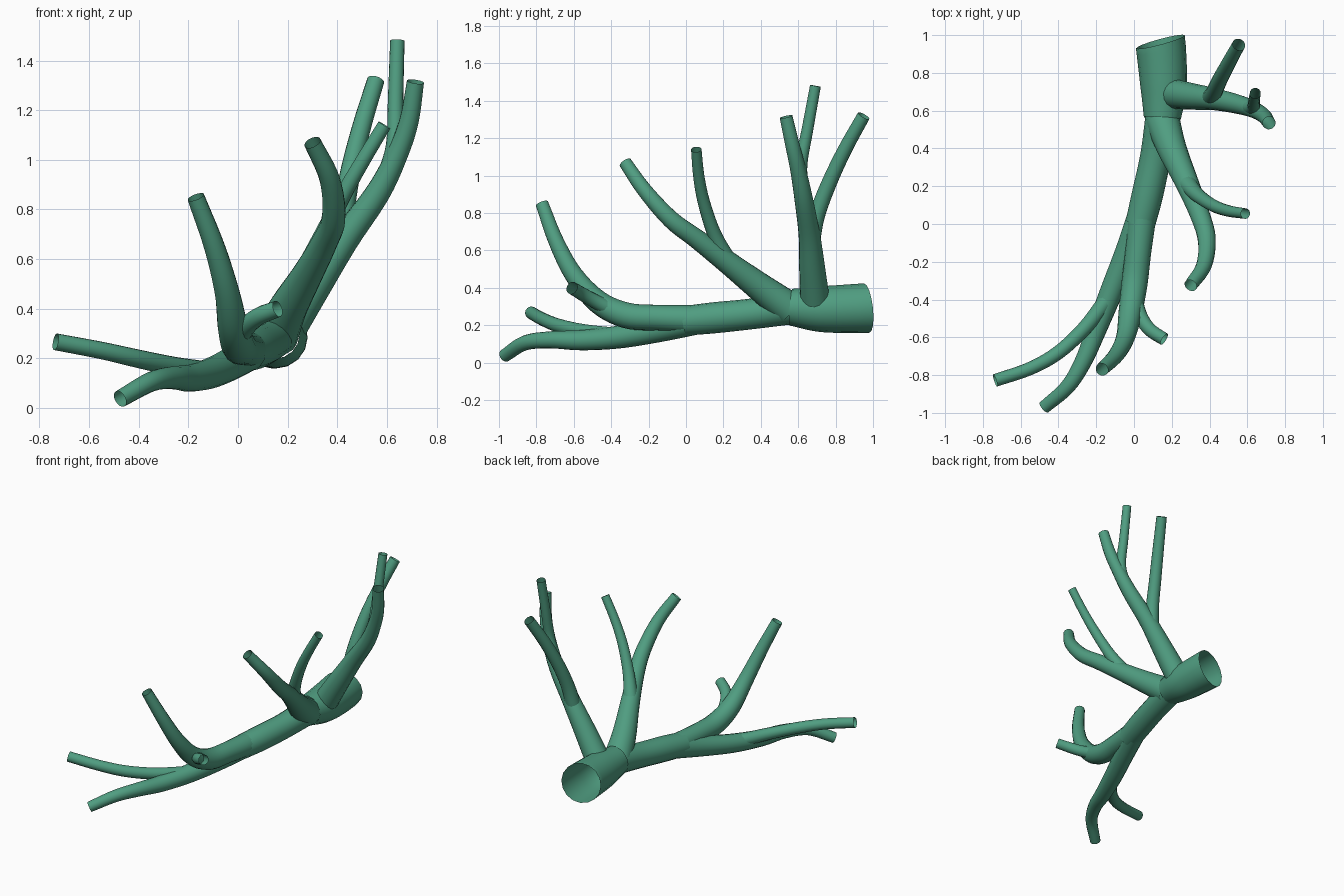
import bpy, bmesh, math
from mathutils import Vector

SIDES = 16
green = bpy.data.materials.new("branch green")
green.diffuse_color = (0.08, 0.34, 0.22, 1)


def spline(points, steps=5):
    """Catmull-Rom samples through (x, y, z, radius) points."""
    p = [Vector(q) for q in points]
    p = [p[0] * 2 - p[1]] + p + [p[-1] * 2 - p[-2]]
    out = []
    for i in range(1, len(p) - 2):
        a, b, c, d = p[i - 1:i + 3]
        for k in range(steps):
            t = k / steps
            out.append(0.5 * (2 * b + (c - a) * t + (2 * a - 5 * b + 4 * c - d) * t * t
                              + (3 * b - a - 3 * c + d) * t ** 3))
    return out + [p[-2]]


def tube(name, points, start_dir=None):
    """Open-ended tapering tube swept along a smooth path."""
    path = spline(points)
    pos = [q.to_3d() for q in path]
    n = len(pos)
    bm = bmesh.new()
    rings, side, prev = [], None, None
    for i in range(n):
        tan = (pos[min(i + 1, n - 1)] - pos[max(i - 1, 0)]).normalized()
        if i == 0 and start_dir:
            tan = Vector(start_dir).normalized()
        if side is None:
            side = tan.orthogonal()
        else:
            side = prev.rotation_difference(tan) @ side
        side = (side - tan * side.dot(tan)).normalized()
        prev = tan
        up = tan.cross(side)
        ring = []
        for k in range(SIDES):
            a = 2 * math.pi * k / SIDES
            ring.append(bm.verts.new(pos[i] + path[i][3] * (side * math.cos(a) + up * math.sin(a))))
        rings.append(ring)
    for r0, r1 in zip(rings, rings[1:]):
        for k in range(SIDES):
            j = (k + 1) % SIDES
            bm.faces.new((r0[k], r0[j], r1[j], r1[k]))
    for f in bm.faces:
        f.smooth = True
    me = bpy.data.meshes.new(name)
    bm.to_mesh(me)
    bm.free()
    me.materials.append(green)
    bpy.context.collection.objects.link(bpy.data.objects.new(name, me))


# thick trunk with slanted open end
tube("trunk", [(.14, .965, .292, .133), (.152, .82, .287, .128), (.157, .7, .287, .12),
               (.15, .56, .297, .098)], (.26, -.96, -.11))

# long main limb, splitting into an upper and a lower limb
tube("main_limb", [(.15, .58, .295, .088), (.115, .36, .262, .082), (.07, .15, .24, .083),
                   (.033, 0, .225, .079)])
tube("upper_limb", [(.045, .06, .232, .076), (.022, -.15, .24, .069), (.002, -.32, .253, .069),
                    (-.02, -.47, .325, .062), (-.045, -.6, .47, .05), (-.095, -.695, .65, .042),
                    (-.17, -.77, .85, .035)])
tube("upper_twig", [(0, -.39, .28, .042), (.035, -.49, .33, .038), (.085, -.56, .37, .036),
                    (.16, -.61, .40, .034)])
tube("lower_limb", [(.045, .06, .225, .074), (-.035, -.15, .175, .066), (-.12, -.36, .137, .061),
                    (-.2, -.56, .12, .054), (-.265, -.72, .122, .046), (-.35, -.86, .106, .04),
                    (-.475, -.97, .037, .035)])
tube("lower_twig", [(-.14, -.4, .145, .045), (-.26, -.55, .168, .039), (-.4, -.68, .198, .037),
                    (-.55, -.765, .232, .035), (-.735, -.828, .267, .034)])

# middle limb curling toward the front
tube("middle_limb", [(.15, .55, .29, .092), (.2, .4, .4, .078), (.275, .23, .53, .063),
                     (.345, .06, .66, .053), (.385, -.08, .765, .048), (.37, -.22, .92, .041),
                     (.30, -.325, 1.07, .035)])
tube("middle_twig", [(.275, .22, .545, .05), (.34, .15, .69, .038), (.425, .095, .86, .033),
                     (.505, .068, 1.0, .03), (.59, .055, 1.14, .028)])

# rear limb rising to the right, with two twigs
tube("rear_limb", [(.2, .69, .33, .08), (.31, .675, .5, .07), (.43, .66, .68, .058),
                   (.565, .63, .87, .05), (.645, .6, 1.03, .043), (.69, .57, 1.16, .039),
                   (.715, .535, 1.315, .035)])
tube("rear_twig", [(.405, .665, .64, .05), (.425, .7, .79, .044), (.455, .765, .96, .041),
                   (.5, .85, 1.14, .038), (.555, .95, 1.32, .035)])
tube("tall_twig", [(.595, .62, .93, .036), (.63, .615, 1.06, .034), (.635, .65, 1.25, .031),
                   (.642, .692, 1.48, .029)])
